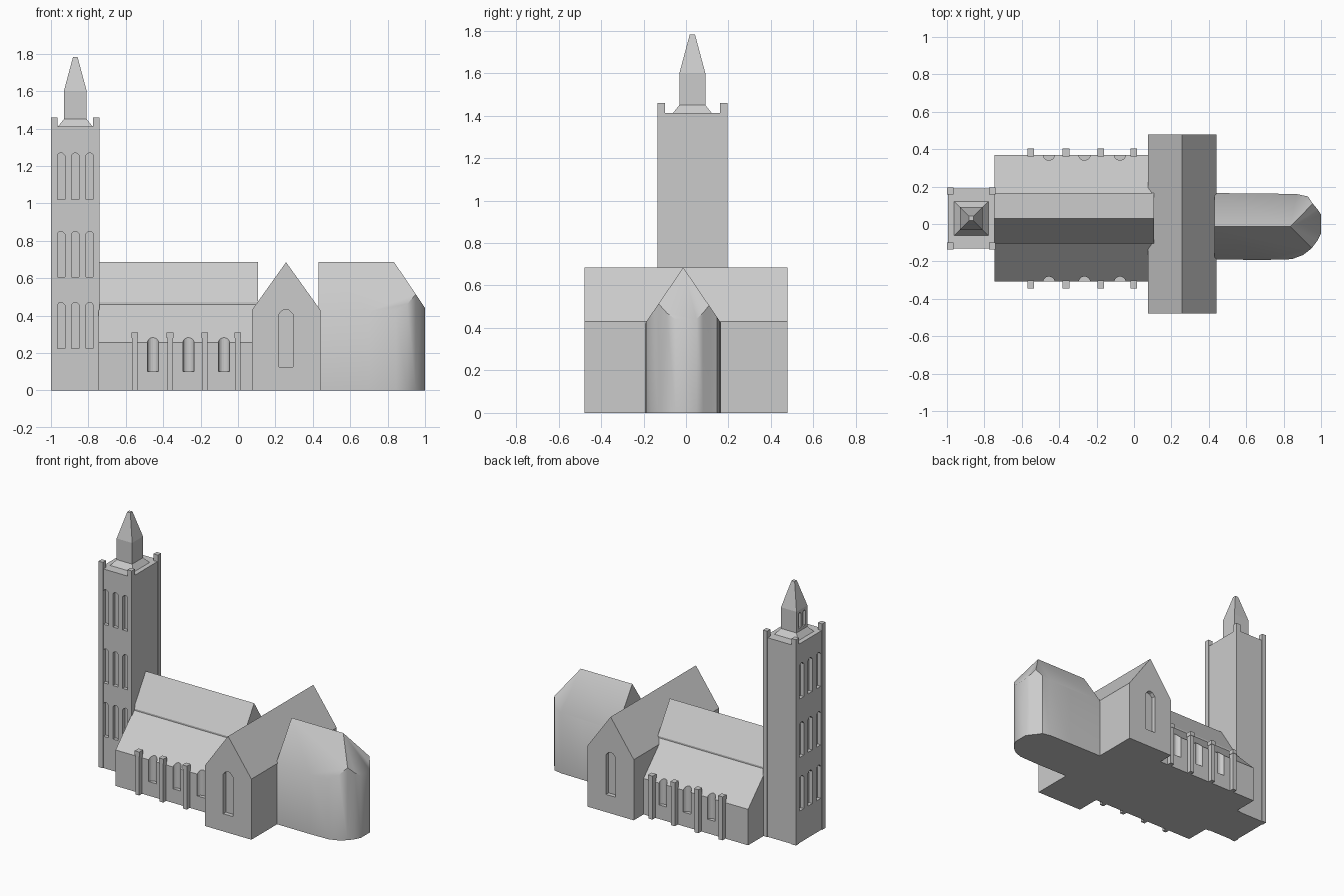
import bpy, bmesh, math
from mathutils import Vector

if "Cube" in bpy.data.objects:
    bpy.data.objects.remove(bpy.data.objects["Cube"])

stone = bpy.data.materials.new("grey stone")
stone.diffuse_color = (0.6, 0.6, 0.6, 1)
stone.use_nodes = True
stone.node_tree.nodes["Principled BSDF"].inputs["Base Color"].default_value = stone.diffuse_color
CY = 0.03  # centre line of tower and nave


def add_prism(bm, pts, axis, a, b):
    """Extrude a 2D outline along x, y or z from a to b."""
    def at(p, t):
        return {"x": (t, p[0], p[1]), "y": (p[0], t, p[1]), "z": (p[0], p[1], t)}[axis]
    lo = [bm.verts.new(at(p, a)) for p in pts]
    hi = [bm.verts.new(at(p, b)) for p in pts]
    n = len(pts)
    bm.faces.new(lo)
    bm.faces.new(hi[::-1])
    for i in range(n):
        j = (i + 1) % n
        bm.faces.new((lo[j], lo[i], hi[i], hi[j]))


def finish(name, bm):
    bmesh.ops.recalc_face_normals(bm, faces=bm.faces)
    me = bpy.data.meshes.new(name)
    bm.to_mesh(me)
    bm.free()
    me.materials.append(stone)
    ob = bpy.data.objects.new(name, me)
    bpy.context.collection.objects.link(ob)
    return ob


def prisms(name, items):
    bm = bmesh.new()
    for it in items:
        add_prism(bm, *it)
    return finish(name, bm)


def rect(x0, x1, y0, y1):
    return [(x0, y0), (x1, y0), (x1, y1), (x0, y1)]


def lancet(c, w, z0, z1):
    """Pointed window outline, w is half width."""
    s = z1 - 0.7 * w
    return [(c - w, z0), (c + w, z0), (c + w, s), (c + 0.5 * w, z1 - 0.15 * w),
            (c, z1), (c - 0.5 * w, z1 - 0.15 * w), (c - w, s)]


def cut(ob, items):
    """Subtract prisms from an object and remove the cutter."""
    cutter = prisms("cutter", items)
    cutter.hide_render = True
    m = ob.modifiers.new("cut", "BOOLEAN")
    m.operation, m.solver, m.object = "DIFFERENCE", "EXACT", cutter
    bpy.context.view_layer.objects.active = ob
    bpy.ops.object.modifier_apply(modifier=m.name)
    bpy.data.objects.remove(cutter)


# Tower shaft with lancet windows on the front and the west face
TX = -0.87
tower = prisms("tower", [(rect(-0.995, -0.745, -0.13, 0.19), "z", 0, 1.412)])
holes = []
for z0, z1 in ((0.225, 0.47), (0.605, 0.85), (1.02, 1.27)):
    for k in (-1, 0, 1):
        holes.append((lancet(TX + 0.077 * k, 0.021, z0, z1), "y", -0.2, -0.105))
        holes.append((lancet(CY + 0.095 * k, 0.025, z0, z1), "x", -1.1, -0.97))
cut(tower, holes)

# Corner piers rising above the tower roof
prisms("tower_corner_piers", [(rect(x, x + 0.034, y, y + 0.036), "z", 0, 1.46)
                              for x in (-1.0, -0.774) for y in (-0.135, 0.159)])

# Spire: square rings of shrinking size
bm = bmesh.new()
rings = [[bm.verts.new((TX + sx * r, CY + sy * r, z))
          for sx, sy in ((-1, -1), (1, -1), (1, 1), (-1, 1))]
         for r, z in ((0.093, 1.41), (0.061, 1.45), (0.061, 1.6), (0.012, 1.783))]
bm.faces.new(rings[0][::-1])
bm.faces.new(rings[-1])
for lo, hi in zip(rings, rings[1:]):
    for i in range(4):
        j = (i + 1) % 4
        bm.faces.new((lo[i], lo[j], hi[j], hi[i]))
spire = finish("spire", bm)
cut(spire, [(lancet(CY + d, 0.014, 1.47, 1.58), "x", -1.0, -0.912) for d in (-0.025, 0.025)])


def mirrored(half):
    """Close a symmetric profile about the nave centre line."""
    return [(CY + y, z) for y, z in half] + [(CY - y, z) for y, z in reversed(half) if y > 0]


# Aisles with rounded niches cut through the eaves
aisles = prisms("aisles", [(mirrored([(0.338, 0), (0.338, 0.255), (0.13, 0.465)]), "x", -0.745, 0.1)])
niches = []
for x in (-0.455, -0.265, -0.075):
    for s in (-1, 1):
        niches.append(([(x + 0.03 * math.cos(t * math.pi / 10),
                         CY + s * 0.338 + 0.027 * math.sin(t * math.pi / 10))
                        for t in range(20)], "z", 0.10, 0.4))
cut(aisles, niches)

# Upper nave roof
prisms("nave_roof", [(mirrored([(0.135, 0.3), (0.135, 0.472), (0, 0.685)]), "x", -0.75, 0.106)])

# Buttresses with small caps
items = []
for x in (-0.552, -0.363, -0.178, -0.002):
    for s in (-1, 1):
        for w, d, z0, z1 in ((0.015, 0.033, 0, 0.28), (0.018, 0.036, 0.28, 0.31)):
            y0, y1 = sorted((CY + s * 0.332, CY + s * (0.338 + d)))
            items.append((rect(x - w, x + w, y0, y1), "z", z0, z1))
prisms("buttresses", items)

# Transept with a lancet in each gable
transept = prisms("transept", [([(0.075, 0), (0.44, 0), (0.44, 0.43), (0.257, 0.685), (0.075, 0.43)],
                                "y", -0.478, 0.478)])
cut(transept, [(lancet(0.256, 0.038, 0.125, 0.433), "y", a, b) for a, b in ((-0.6, -0.448), (0.448, 0.6))])

# Chancel: rounded plan, extruded and trimmed by three roof planes
plan = [(0.43, -0.19), (0.70, -0.192), (0.845, -0.188), (0.905, -0.165), (0.95, -0.13), (0.98, -0.09),
        (1.0, -0.05), (1.0, 0.05), (0.98, 0.08), (0.955, 0.11), (0.93, 0.147),
        (0.87, 0.16), (0.70, 0.163), (0.43, 0.165)]
bm = bmesh.new()
add_prism(bm, plan, "z", 0, 0.8)
bmesh.ops.recalc_face_normals(bm, faces=bm.faces)
for n in ((0, -1.47, 1), (0, 1.47, 1), (1.48, 0, 1)):
    res = bmesh.ops.bisect_plane(bm, geom=bm.verts[:] + bm.edges[:] + bm.faces[:], dist=1e-5,
                                 plane_co=(0.835, -0.013, 0.685), plane_no=Vector(n).normalized(),
                                 clear_outer=True)
    edges = [e for e in bm.edges if e.is_boundary]
    bmesh.ops.holes_fill(bm, edges=edges, sides=0)
chancel = finish("chancel", bm)
bpy.ops.object.select_all(action="DESELECT")
chancel.select_set(True)
bpy.context.view_layer.objects.active = chancel
bpy.ops.object.shade_smooth_by_angle(angle=math.radians(40))
